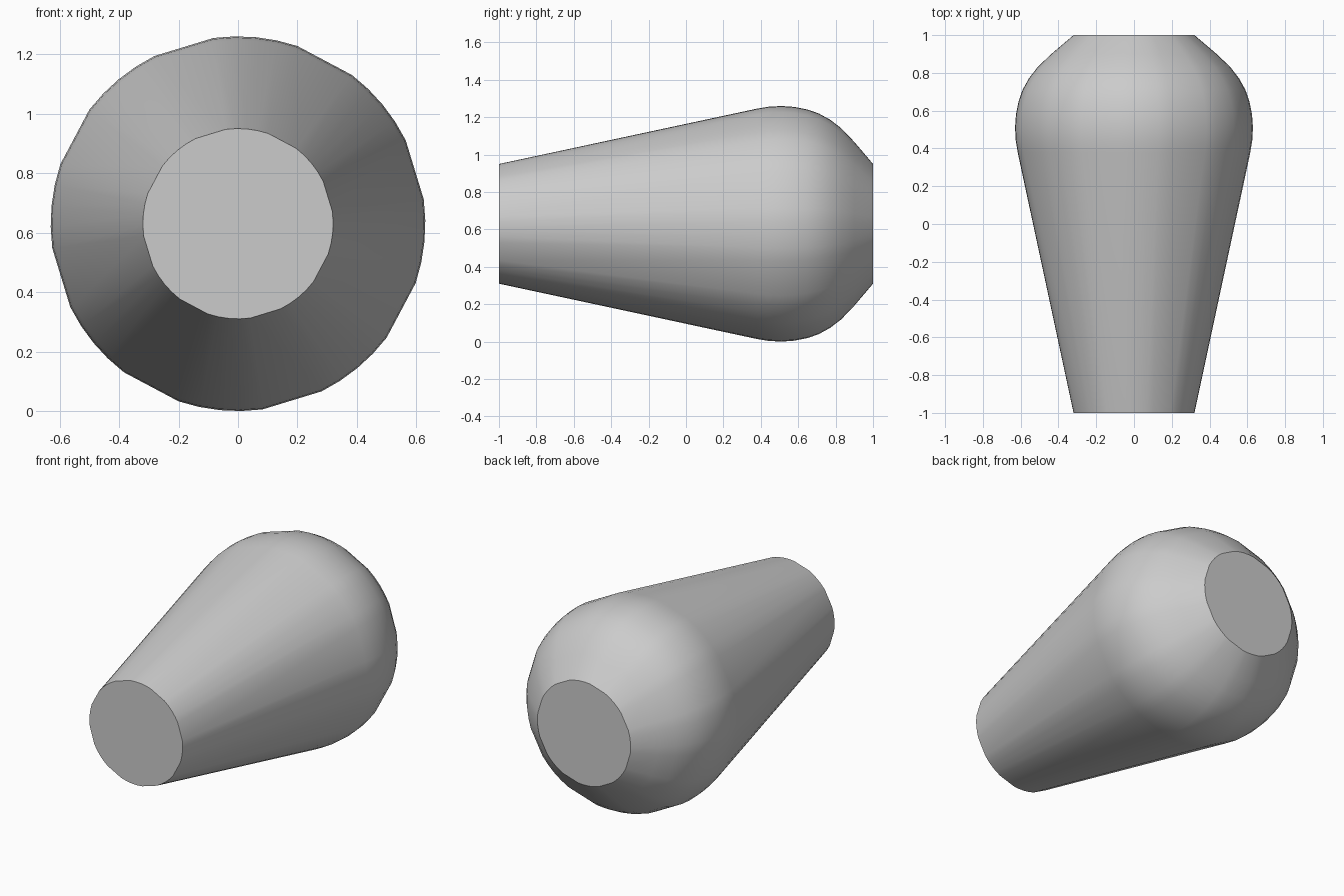
import bpy, bmesh
from math import sin, cos, radians

if "Cube" in bpy.data.objects:
    bpy.data.objects.remove(bpy.data.objects["Cube"])

CENTRE_Z = 0.63

# Lengthwise profile: (y, radius)
profile = [(-1, 0.32), (0.38, 0.616), (0.44, 0.626), (0.51, 0.63), (0.58, 0.625),
           (0.65, 0.611), (0.71, 0.59), (0.77, 0.557), (0.83, 0.511), (0.90, 0.438),
           (1, 0.32)]

# Cross-section: eight rounded arcs of 26 degrees separated by flats of 19 degrees
angles = [radians(71.5 + 45 * k + 6.5 * s) for k in range(8) for s in range(5)]

bm = bmesh.new()
rings = [[bm.verts.new((r * cos(a), y, CENTRE_Z + r * sin(a))) for a in angles]
         for y, r in profile]

# Side walls
n = len(angles)
for lower, upper in zip(rings, rings[1:]):
    for i in range(n):
        j = (i + 1) % n
        bm.faces.new((lower[i], lower[j], upper[j], upper[i]))

# Flat end caps
bm.faces.new(rings[0])
bm.faces.new(rings[-1])
bmesh.ops.recalc_face_normals(bm, faces=bm.faces)

mesh = bpy.data.meshes.new("tapered_knob")
bm.to_mesh(mesh)
bm.free()
knob = bpy.data.objects.new("tapered_knob", mesh)
bpy.context.collection.objects.link(knob)

# Smooth body with crisp cap edges
bpy.context.view_layer.objects.active = knob
knob.select_set(True)
bpy.ops.object.shade_smooth_by_angle(angle=radians(30))
